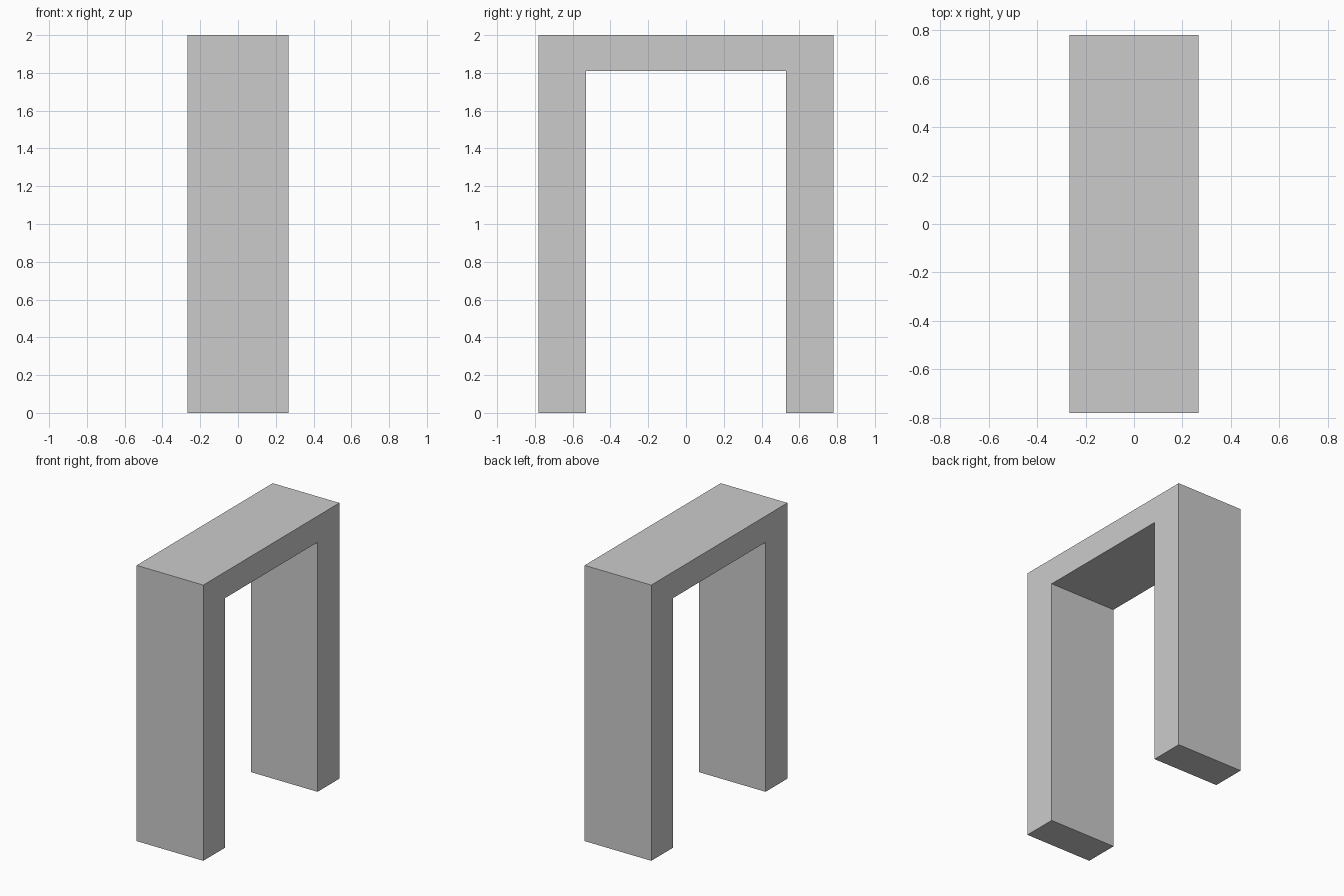
import bpy
import bmesh

cube = bpy.data.objects.get("Cube")
if cube:
    bpy.data.objects.remove(cube, do_unlink=True)

# Single plain grey
grey = bpy.data.materials.new("plain grey")
grey.use_nodes = True
colour = (0.6, 0.6, 0.6, 1)
grey.diffuse_color = colour
grey.node_tree.nodes["Principled BSDF"].inputs["Base Color"].default_value = colour

# Overall sizes of the archway
depth = 0.535
outer, inner = 0.78, 0.53
height, lintel_underside = 2.0, 1.81

# Square archway: one continuous profile extruded across x
half = [(outer, height), (outer, 0), (inner, 0), (inner, lintel_underside)]
profile = half + [(-y, z) for y, z in reversed(half)]

bm = bmesh.new()
face = bm.faces.new([bm.verts.new((-depth / 2, y, z)) for y, z in profile])
extruded = bmesh.ops.extrude_face_region(bm, geom=[face], use_keep_orig=True)
moved = [g for g in extruded["geom"] if isinstance(g, bmesh.types.BMVert)]
bmesh.ops.translate(bm, verts=moved, vec=(depth, 0, 0))
bmesh.ops.recalc_face_normals(bm, faces=bm.faces)

mesh = bpy.data.meshes.new("square_archway")
bm.to_mesh(mesh)
bm.free()
mesh.materials.append(grey)
archway = bpy.data.objects.new("square_archway", mesh)
bpy.context.collection.objects.link(archway)
